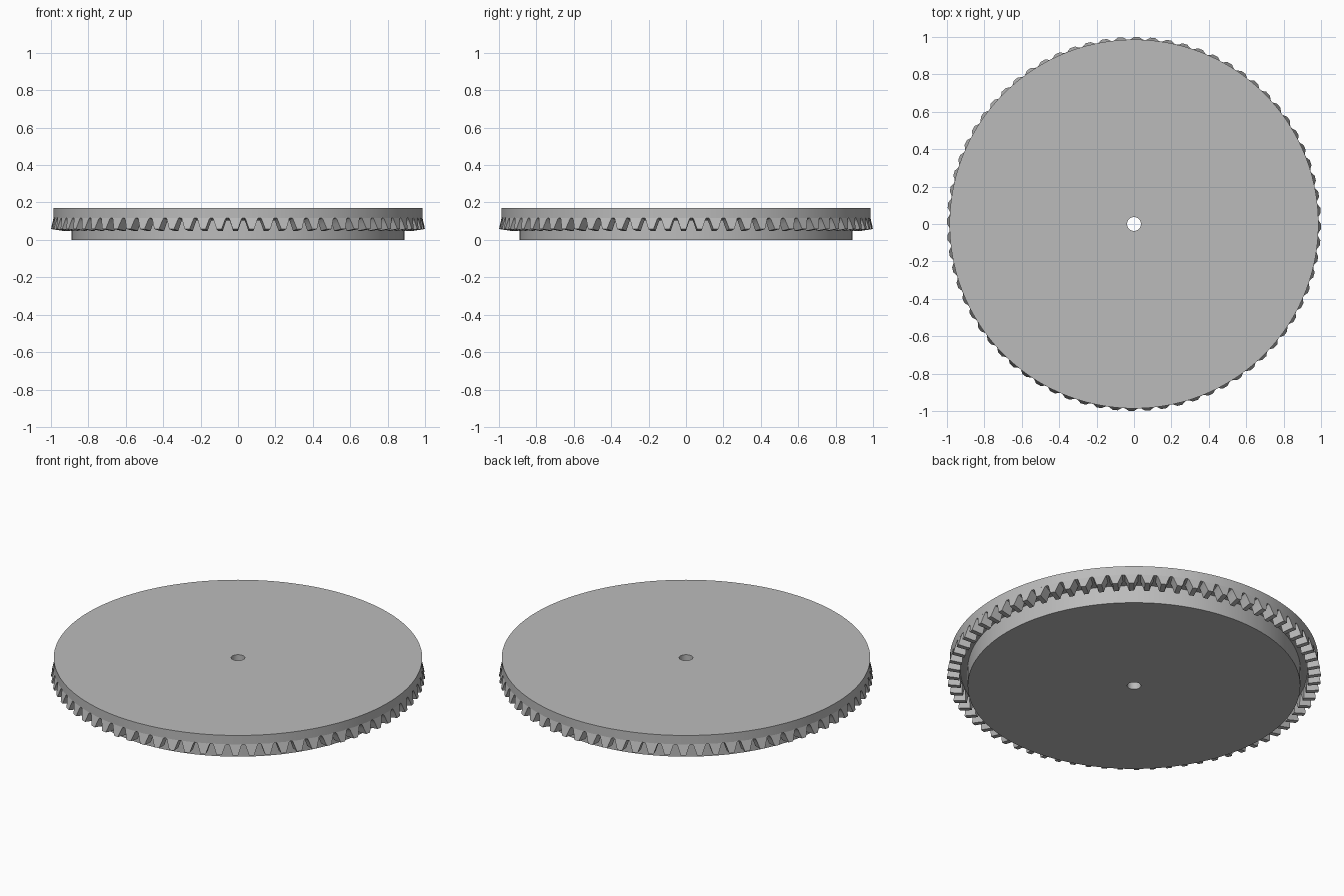
import bpy, bmesh
from math import cos, sin, pi, radians

TEETH = 72
SEGMENTS = 144

cube = bpy.data.objects.get("Cube")
if cube:
    bpy.data.objects.remove(cube)

steel = bpy.data.materials.new("plain grey")
steel.use_nodes = True
grey = (0.5, 0.5, 0.5, 1)
steel.diffuse_color = grey
steel.node_tree.nodes["Principled BSDF"].inputs["Base Color"].default_value = grey


def polar(r, angle, z):
    return (r * cos(angle), r * sin(angle), z)


def finish(bm, name):
    bmesh.ops.recalc_face_normals(bm, faces=bm.faces)
    mesh = bpy.data.meshes.new(name)
    bm.to_mesh(mesh)
    bm.free()
    mesh.materials.append(steel)
    obj = bpy.data.objects.new(name, mesh)
    bpy.context.collection.objects.link(obj)
    bpy.ops.object.select_all(action="DESELECT")
    obj.select_set(True)
    bpy.context.view_layer.objects.active = obj
    bpy.ops.object.shade_smooth_by_angle(angle=radians(30))


# Disc with a raised hub below and a bore through the centre
profile = [(0.037, 0), (0.89, 0), (0.89, 0.105), (0.93, 0.105),
           (0.986, 0.117), (0.986, 0.17), (0.037, 0.17)]
bm = bmesh.new()
rings = [[bm.verts.new(polar(r, 2 * pi * i / SEGMENTS, z)) for r, z in profile]
         for i in range(SEGMENTS)]
for i, ring in enumerate(rings):
    after = rings[(i + 1) % SEGMENTS]
    for j in range(len(profile)):
        k = (j + 1) % len(profile)
        bm.faces.new((ring[j], after[j], after[k], ring[k]))
finish(bm, "gear_disc")

# Teeth hang below the rim; each flank is (share of pitch, depth from root to tip)
flank = [(0.45, 0), (0.38, 0.1), (0.28, 0.5), (0.16, 1)]
outline = flank + [(-w, d) for w, d in reversed(flank)]
pitch = 2 * pi / TEETH
bm = bmesh.new()
for n in range(TEETH):
    centre = n * pitch - radians(0.8)
    outer = [bm.verts.new(polar(0.986 + 0.014 * d, centre + w * pitch, 0.119 - 0.061 * d))
             for w, d in outline]
    inner = [bm.verts.new(polar(0.93 + 0.004 * d, centre + w * pitch, 0.107 - 0.059 * d))
             for w, d in outline]
    bm.faces.new(outer)
    bm.faces.new(inner[::-1])
    for j in range(len(outline)):
        k = (j + 1) % len(outline)
        bm.faces.new((outer[j], inner[j], inner[k], outer[k]))
finish(bm, "gear_teeth")
